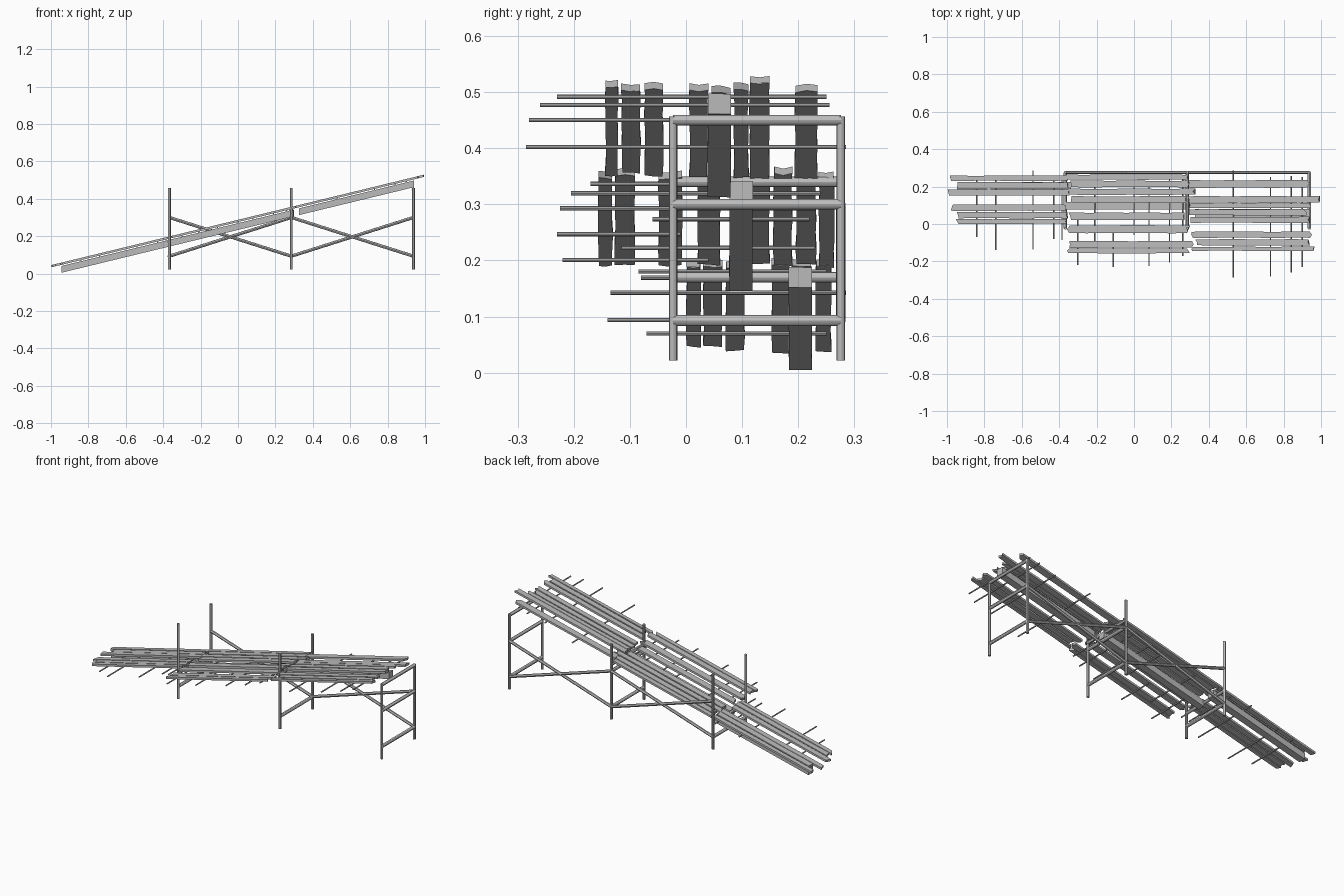
import bpy, bmesh, random
from mathutils import Vector

random.seed(4)
if "Cube" in bpy.data.objects:
    bpy.data.objects.remove(bpy.data.objects["Cube"], do_unlink=True)

grey = bpy.data.materials.new("weathered_grey")
grey.use_nodes = True
GREY = (0.5, 0.5, 0.5, 1)
grey.diffuse_color = GREY
grey.node_tree.nodes["Principled BSDF"].inputs["Base Color"].default_value = GREY


def deck(x):
    """Height of the sloping walkway surface."""
    return 0.2875 + 0.2425 * x


def finish(bm, name):
    bmesh.ops.recalc_face_normals(bm, faces=bm.faces)
    mesh = bpy.data.meshes.new(name)
    bm.to_mesh(mesh)
    bm.free()
    mesh.materials.append(grey)
    ob = bpy.data.objects.new(name, mesh)
    bpy.context.collection.objects.link(ob)
    return ob


def board(name, x0, x1, y0, y1, drop=0.0, thick=0.012, wear=0.0025, skew=0.018):
    """Sloping plank with uneven edges and broken ends."""
    bm = bmesh.new()
    rings = []
    steps = 6
    for i in range(steps + 1):
        x = x0 + (x1 - x0) * i / steps
        end = i in (0, steps)
        ring = []
        ya, yb = y0 + random.uniform(0, wear), y1 - random.uniform(0, wear)
        inward = 1 if i == 0 else -1
        for j in range(3):
            xs = x + (inward * random.uniform(0, skew) if end else 0)
            y = ya + (yb - ya) * j / 2
            top = deck(xs) - drop
            ring.append((bm.verts.new((xs, y, top)), bm.verts.new((xs, y, top - thick))))
        rings.append([r[0] for r in ring] + [r[1] for r in reversed(ring)])
    for a, b in zip(rings, rings[1:]):
        for k in range(6):
            m = (k + 1) % 6
            bm.faces.new((a[k], a[m], b[m], b[k]))
    bm.faces.new(rings[0])
    bm.faces.new(rings[-1])
    finish(bm, name)


def tube(name, a, b, radius, sides=12):
    """Round bar between two points."""
    a, b = Vector(a), Vector(b)
    bm = bmesh.new()
    bmesh.ops.create_cone(bm, cap_ends=True, segments=sides, radius1=radius,
                          radius2=radius, depth=(b - a).length)
    rot = (b - a).to_track_quat('Z', 'Y').to_matrix().to_4x4()
    rot.translation = (a + b) / 2
    bm.transform(rot)
    ob = finish(bm, name)
    bpy.ops.object.select_all(action='DESELECT')
    ob.select_set(True)
    bpy.context.view_layer.objects.active = ob
    bpy.ops.object.shade_smooth_by_angle()


# Walkway planks: start, end and the two side edges
lower = [(-0.985, -0.34, 0.23, 0.26), (-0.96, -0.34, 0.187, 0.225),
         (-1.0, -0.34, 0.152, 0.186), (-0.985, -0.35, 0.07, 0.105),
         (-0.955, -0.35, 0.03, 0.065), (-0.955, -0.35, 0.0, 0.027)]
middle = [(-0.37, 0.30, 0.236, 0.265), (-0.35, 0.30, 0.195, 0.233),
          (-0.365, 0.33, 0.155, 0.19), (-0.35, 0.29, 0.112, 0.15),
          (-0.35, 0.28, 0.02, 0.062), (-0.36, 0.30, -0.05, -0.006),
          (-0.355, 0.325, -0.128, -0.09), (-0.36, 0.30, -0.157, -0.13)]
upper = [(0.29, 0.94, 0.193, 0.236), (0.28, 1.0, 0.112, 0.15),
         (0.29, 0.95, 0.084, 0.112), (0.29, 0.925, 0.045, 0.08),
         (0.29, 0.945, 0.005, 0.04), (0.30, 0.955, -0.075, -0.04),
         (0.32, 0.945, -0.116, -0.08), (0.30, 0.97, -0.145, -0.12)]
for label, planks in (("lower", lower), ("middle", middle), ("upper", upper)):
    for n, p in enumerate(planks):
        board(f"{label}_plank_{n + 1}", *p)

# Deep support beams below each section
for label, x0, x1, y0, y1 in (("lower", -0.945, -0.335, 0.183, 0.225),
                              ("middle", -0.365, 0.30, 0.077, 0.119),
                              ("upper", 0.325, 0.94, 0.038, 0.08)):
    board(label + "_beam", x0, x1, y0, y1, drop=0.018, thick=0.036, wear=0.001, skew=0.003)

# Thin cross rods under the planks: position and the two ends
rods = [(-0.84, -0.07, 0.25), (-0.74, -0.14, 0.25), (-0.54, -0.135, 0.285),
        (-0.43, -0.08, 0.25), (-0.385, -0.085, 0.25), (-0.30, -0.22, 0.04),
        (-0.21, -0.115, 0.23), (-0.11, -0.23, -0.01), (0.0, -0.06, 0.22),
        (0.08, -0.225, 0.23), (0.19, -0.205, 0.24), (0.26, -0.17, 0.24),
        (0.53, -0.285, 0.285), (0.73, -0.28, 0.25), (0.84, -0.26, 0.256),
        (0.90, -0.23, 0.25)]
for n, (x, y0, y1) in enumerate(rods):
    z = deck(x) - 0.014
    tube(f"cross_rod_{n + 1}", (x, y0, z), (x, y1, z), 0.0038, 8)

# Scaffold frames: two posts and their crossbars
FRONT, BACK, LOW, HIGH = -0.023, 0.276, 0.093, 0.30
frames = [(-0.367, (LOW, 0.17)), (0.285, (LOW, HIGH, 0.34)), (0.938, (LOW, HIGH, 0.45))]
for n, (x, bars) in enumerate(frames):
    for side, y in (("front", FRONT), ("back", BACK)):
        tube(f"{side}_post_{n + 1}", (x, y, 0.022), (x, y, 0.457), 0.0075)
    for k, z in enumerate(bars):
        tube(f"frame_{n + 1}_crossbar_{k + 1}", (x, FRONT, z), (x, BACK, z), 0.0095)

# Crossed braces along the back
for n in range(2):
    xa, xb = frames[n][0], frames[n + 1][0]
    tube(f"rising_brace_{n + 1}", (xa, BACK, LOW), (xb, BACK, HIGH), 0.0085)
    tube(f"falling_brace_{n + 1}", (xa, BACK, HIGH), (xb, BACK, LOW), 0.0085)
